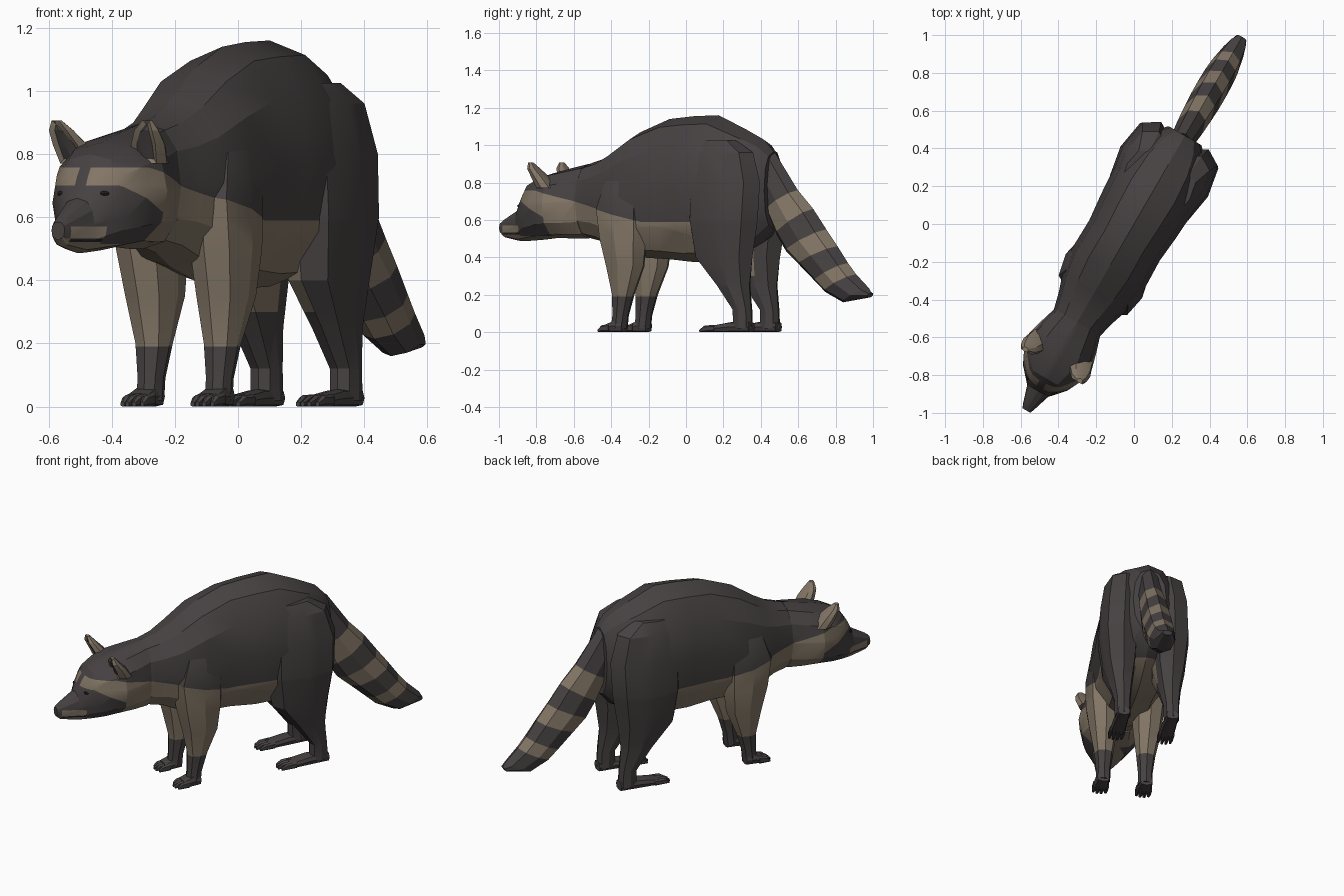
import bpy, bmesh, math
from mathutils import Vector, Matrix

cube = bpy.data.objects.get("Cube")
if cube:
    bpy.data.objects.remove(cube)

TURN = Matrix.Rotation(math.radians(-30), 4, 'Z')   # the animal stands diagonally


def material(name, rgb):
    m = bpy.data.materials.new(name)
    m.use_nodes = True
    m.diffuse_color = (*rgb, 1)
    m.node_tree.nodes["Principled BSDF"].inputs["Base Color"].default_value = (*rgb, 1)
    return m


MATS = [material("dark_fur", (.062, .053, .054)),
        material("tan_fur", (.225, .18, .132)),
        material("black", (.02, .018, .018))]
DARK, TAN, BLACK = range(3)
parts = []


def finish(bm, name, rule):
    bmesh.ops.recalc_face_normals(bm, faces=bm.faces)
    for f in bm.faces:
        f.material_index = rule(f.calc_center_median(), f.normal)
    bm.transform(TURN)
    me = bpy.data.meshes.new(name)
    bm.to_mesh(me)
    bm.free()
    for m in MATS:
        me.materials.append(m)
    ob = bpy.data.objects.new(name, me)
    bpy.context.collection.objects.link(ob)
    parts.append(ob)


def loft(rings, n=8, power=.8, side=1):
    """Each ring: end point (y, z), opposite end point (y, z), x centre, half width."""
    bm = bmesh.new()
    loops = []
    for ya, za, yb, zb, x, w in rings:
        mid = Vector((x, (ya + yb) / 2, (za + zb) / 2))
        half = Vector((0, (ya - yb) / 2, (za - zb) / 2))
        loop = []
        for i in range(n):
            t = math.tau * i / n
            c, s = (math.copysign(abs(v) ** power, v) for v in (math.cos(t), math.sin(t)))
            p = mid + half * c + Vector((w * s, 0, 0))
            p.x *= side
            loop.append(bm.verts.new(p))
        loops.append(loop)
    for a, b in zip(loops, loops[1:]):
        for i in range(n):
            j = (i + 1) % n
            bm.faces.new((a[i], a[j], b[j], b[i]))
    bm.faces.new(loops[0])
    bm.faces.new(loops[-1])
    return bm


def cut(bm, co, no):
    bmesh.ops.bisect_plane(bm, geom=bm.verts[:] + bm.edges[:] + bm.faces[:],
                           plane_co=co, plane_no=no, dist=1e-4)


def upright(rows):
    return [(y, top, y, low, 0, w) for y, top, low, w in rows]


def level(rows):
    return [(front, z, back, z, x, w) for z, front, back, x, w in rows]


# Flank line between dark back and tan underside, rising toward the brow
def flank(y):
    return max(.59, .635 - .25 * (y + .35))


def cut_flank(bm):
    cut(bm, (0, 0, .59), (0, 0, 1))
    cut(bm, (0, -.35, .635), (0, .25, 1))


# Body
body = loft(upright([
    (-.66, .875, .53, .13), (-.58, .905, .5, .147), (-.51, .925, .485, .165),
    (-.42, .975, .44, .195), (-.28, 1.07, .40, .22), (-.1, 1.14, .39, .215),
    (.05, 1.155, .375, .23), (.2, 1.16, .38, .24), (.36, 1.09, .42, .22),
    (.48, 1.03, .48, .16), (.54, .965, .55, .1)]), 12, .88)
cut_flank(body)
finish(body, "body", lambda c, n: TAN if c.z < flank(c.y) and c.y < .4 else DARK)


# Upper edge of the eye mask, sloping down to the cheek
def mask_top(y):
    return min(.70, .70 - .5 * (y + .95))


# Head with mask, brows, pale cheeks and muzzle
def face_colour(c, n):
    if c.y < -1.115:
        return DARK if c.z > .535 else TAN
    if c.y < -.985 and .522 < c.z < .532:
        return BLACK
    if c.z < .515 or (c.y < -.985 and c.z < .57):
        return TAN
    if c.z > flank(c.y) or c.z > .757:
        return DARK
    if c.y > -.78:
        return TAN
    return TAN if c.z > mask_top(c.y) and abs(c.x) > .02 else DARK


head = loft(upright([
    (-1.14, .585, .53, .024), (-1.115, .605, .507, .034), (-1.02, .66, .487, .064),
    (-.985, .735, .487, .096), (-.94, .80, .49, .136), (-.87, .835, .495, .17),
    (-.78, .86, .505, .192), (-.69, .88, .5, .168), (-.6, .9, .5, .14)]), 12, .85)
for z in (.515, .522, .532, .57, .70, .757):
    cut(head, (0, 0, z), (0, 0, 1))
for y in (-.985, -.78):
    cut(head, (0, y, 0), (0, 1, 0))
for x in (-.02, .02):
    cut(head, (x, 0, 0), (1, 0, 0))
cut(head, (0, -.95, .70), (0, .5, 1))
cut_flank(head)
finish(head, "head", face_colour)

# Ringed tail
TAIL = [(.55, .96, .42, .78, 0, .062), (.69, .76, .50, .65, 0, .074),
        (.785, .66, .56, .52, 0, .08), (.866, .55, .62, .43, 0, .084),
        (.935, .46, .70, .36, 0, .085), (1.0, .37, .80, .27, 0, .083),
        (1.05, .31, .86, .215, 0, .078), (1.13, .235, .97, .16, 0, .06),
        (1.145, .21, 1.13, .185, 0, .03)]
for k, (a, b) in enumerate(zip(TAIL, TAIL[1:])):
    shade = TAN if k in (1, 3, 5) else DARK
    finish(loft([a, b], 8, .95), "tail_ring_%d" % (k + 1), lambda c, n, s=shade: s)


def foot(name, side, x, heel, ball, tip, height, width):
    """A wedge-shaped paw with four toes."""
    bm = loft([(heel, height, heel, 0, x, width * .8),
               ((heel + ball) / 2, height, (heel + ball) / 2, 0, x, width * .95),
               (ball, height * .65, ball, 0, x, width)], 8, .6, side)
    finish(bm, name, lambda c, n: DARK)
    for i in range(4):
        tx = x + (i - 1.5) * width * .52
        end = tip + abs(i - 1.5) * .012
        bm = loft([(ball + .03, height * .7, ball + .03, 0, tx, .013),
                   ((ball + end) / 2, .036, (ball + end) / 2, 0, tx, .013),
                   (end, .016, end, 0, tx, .008)], 6, .8, side)
        finish(bm, "%s_toe_%d" % (name, i + 1), lambda c, n: DARK)


for side, tag in ((1, "left"), (-1, "right")):
    # Front leg with dark sock
    leg = loft(level([
        (.92, -.34, -.22, .09, .05), (.80, -.42, -.19, .13, .08), (.66, -.475, -.165, .14, .093),
        (.5, -.45, -.17, .135, .097), (.35, -.41, -.19, .13, .083), (.2, -.375, -.255, .125, .057),
        (.09, -.375, -.288, .125, .043), (.02, -.385, -.295, .125, .043)]), 8, .85, side)
    cut_flank(leg)
    cut(leg, (0, 0, .19), (0, 0, 1))
    finish(leg, tag + "_front_leg",
           lambda c, n: TAN if .19 < c.z < flank(c.y) else DARK)
    foot(tag + "_front_foot", side, .128, -.305, -.41, -.465, .065, .046)

    # Hind leg, pale on the inner front of the thigh
    leg = loft(level([
        (1.025, .14, .38, .12, .07), (.96, .12, .49, .13, .1), (.8, .11, .54, .145, .112),
        (.6, .11, .53, .152, .115), (.4, .145, .495, .148, .095), (.25, .28, .475, .145, .066),
        (.12, .38, .485, .145, .047), (.02, .38, .49, .145, .047)]), 8, .8, side)
    cut(leg, (0, 0, .3), (0, 0, 1))
    cut(leg, (0, 0, .58), (0, 0, 1))
    cut(leg, (0, .38, 0), (0, 1, 0))
    finish(leg, tag + "_hind_leg", lambda c, n, s=side:
           TAN if .3 < c.z < .58 and c.y < .38 and n.x * s < -.1 else DARK)
    foot(tag + "_hind_foot", side, .145, .487, .25, .172, .055, .046)

    # Ear with a sunken dark inside
    ear = loft([(-.835, .77, -.73, .77, .132, .06), (-.86, .83, -.775, .83, .143, .061),
                (-.88, .875, -.82, .875, .156, .044), (-.875, .907, -.85, .907, .166, .017)],
               8, .9, side)
    bmesh.ops.recalc_face_normals(ear, faces=ear.faces)
    inner = [f for f in ear.faces if f.normal.y < -.5]
    bmesh.ops.inset_region(ear, faces=inner, thickness=.014, depth=-.012)
    marks = {tuple(round(v, 4) for v in f.calc_center_median()) for f in inner}
    finish(ear, tag + "_ear",
           lambda c, n, m=marks: DARK if tuple(round(v, 4) for v in c) in m else TAN)

    # Narrow eye
    eye = bmesh.new()
    bmesh.ops.create_icosphere(eye, subdivisions=2, radius=.018,
                               matrix=Matrix.Translation((.076 * side, -.978, .675))
                               @ Matrix.Diagonal((1, 1, .55, 1)))
    finish(eye, tag + "_eye", lambda c, n: BLACK)

# Soft facets with crisp creases
bpy.ops.object.select_all(action='DESELECT')
for ob in parts:
    ob.select_set(True)
bpy.context.view_layer.objects.active = parts[0]
bpy.ops.object.shade_smooth_by_angle(angle=math.radians(25))
